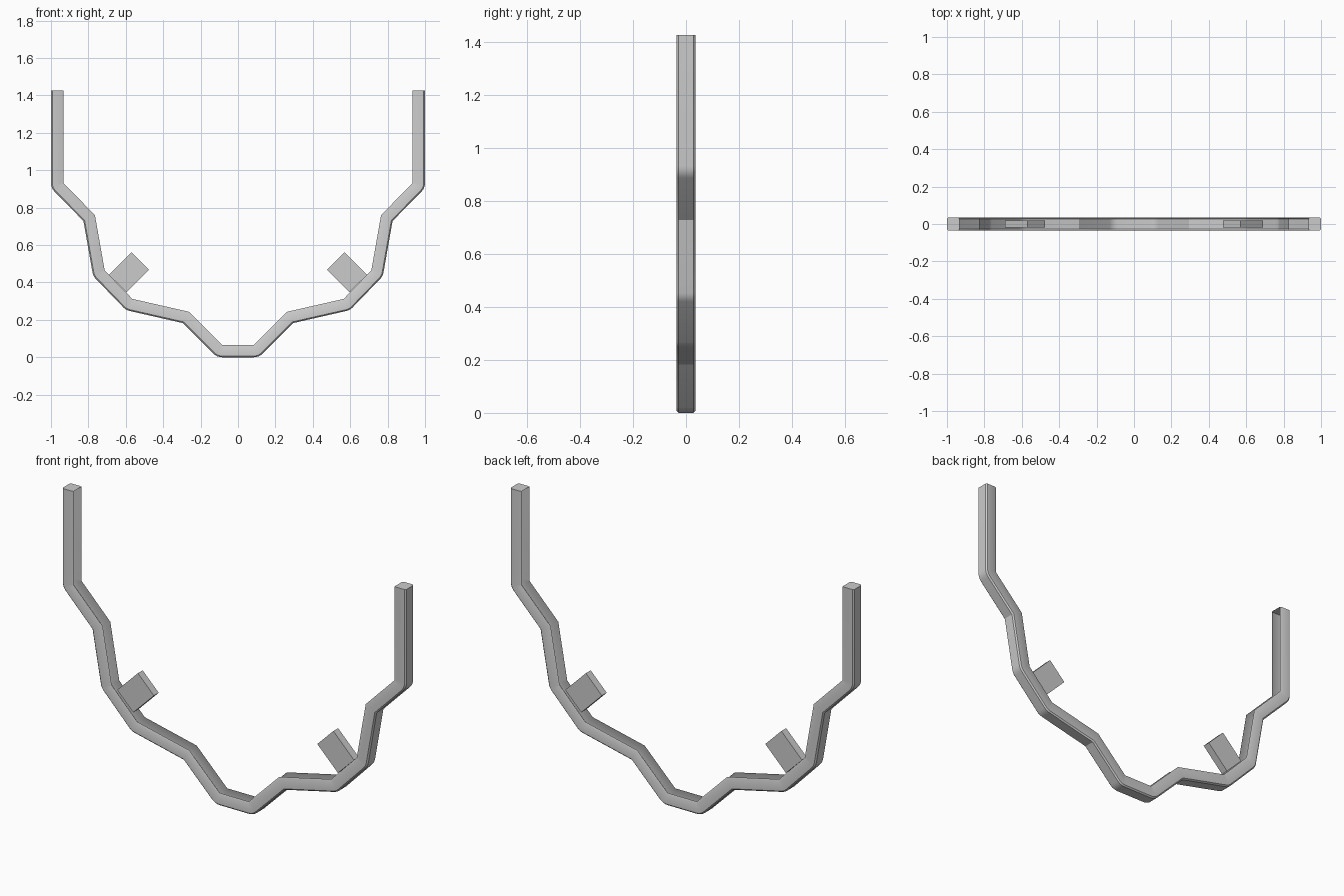
import bpy, bmesh, math
from mathutils import Vector, Matrix

if "Cube" in bpy.data.objects:
    bpy.data.objects.remove(bpy.data.objects["Cube"])

W = 0.066   # rail depth, inner edge to outer edge
H = 0.035   # rail half thickness in y
C = 0.007   # small edge chamfer

# inner edge of the right half (x, z), bottom to top
half = [(0.085, W), (0.262, 0.243), (0.565, 0.312), (0.713, 0.465), (0.765, 0.76), (0.934, 0.932), (0.934, 1.425)]
path = [Vector((-x, z)) for x, z in reversed(half)] + [Vector(p) for p in half]


def outward(a, b):
    d = (b - a).normalized()
    return Vector((d.y, -d.x))


# stations along the rail: inner point and vector to the outer edge
stations = []
for i, p in enumerate(path):
    n0 = outward(path[max(i - 1, 0)], path[max(i, 1)])
    n1 = outward(path[min(i, len(path) - 2)], path[min(i + 1, len(path) - 1)])
    turn = n0.x * n1.y - n0.y * n1.x
    if turn > 1e-4:      # outer side of bend is rounded
        for k in range(5):
            stations.append((p, n0.slerp(n1, k / 4) * W))
    else:                # mitred bend or end
        m = (n0 + n1).normalized()
        stations.append((p, m * W / m.dot(n0)))


def finish(bm, name):
    me = bpy.data.meshes.new(name)
    bm.to_mesh(me)
    bm.free()
    ob = bpy.data.objects.new(name, me)
    bpy.context.collection.objects.link(ob)
    return ob


# bent channel rail, open on its inner side, closed at both tips
c = C / W
section = [(-H + C / 2, 0), (-H, c), (-H, 1 - c), (-H + C, 1), (H - C, 1), (H, 1 - c), (H, c), (H - C / 2, 0)]
bm = bmesh.new()
rings = [[bm.verts.new((p.x + v.x * t, y, p.y + v.y * t)) for y, t in section] for p, v in stations]
for r, s in zip(rings, rings[1:]):
    for j in range(len(section) - 1):
        bm.faces.new((r[j], r[j + 1], s[j + 1], s[j]))
bm.faces.new(rings[0][::-1])
bm.faces.new(rings[-1])
bmesh.ops.remove_doubles(bm, verts=bm.verts, dist=1e-5)
bmesh.ops.recalc_face_normals(bm, faces=bm.faces)
rail = finish(bm, "bent_rail")
# make the outer side face outwards
if sum(f.normal.z * f.area for f in rail.data.polygons if abs(f.center.x) < 0.05) > 0:
    rail.data.flip_normals()
bpy.context.view_layer.objects.active = rail
rail.select_set(True)
bpy.ops.object.shade_smooth_by_angle(angle=math.radians(30))

# two flat tabs standing on the diagonal sections
for side, label in ((-1, "left"), (1, "right")):
    bm = bmesh.new()
    bmesh.ops.create_cube(bm, size=1, matrix=Matrix.Translation((side * 0.582, 0, 0.455))
                          @ Matrix.Rotation(side * -math.pi / 4, 4, 'Y')
                          @ Matrix.Diagonal((0.132, 0.04, 0.17, 1)))
    finish(bm, label + "_tab")
